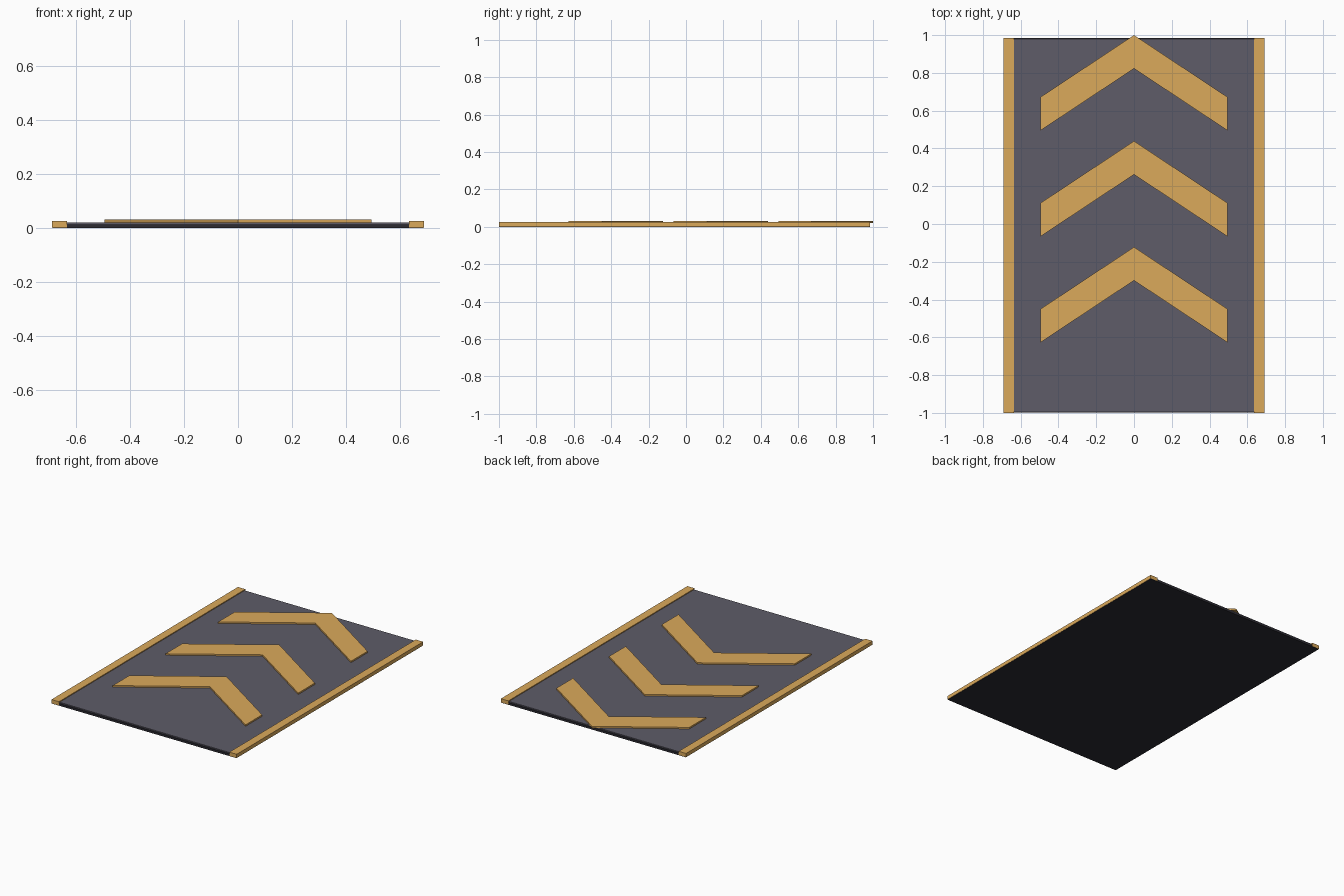
import bpy, bmesh

if "Cube" in bpy.data.objects:
    bpy.data.objects.remove(bpy.data.objects["Cube"])


def material(name, rgb):
    m = bpy.data.materials.new(name)
    m.diffuse_color = (*rgb, 1)
    m.use_nodes = True
    m.node_tree.nodes["Principled BSDF"].inputs["Base Color"].default_value = m.diffuse_color
    return m


DARK = material("dark_base", (0.025, 0.024, 0.032))
SLATE = material("slate", (0.112, 0.107, 0.138))
AMBER = material("amber", (0.71, 0.40, 0.105))


def prism(name, outline, z0, z1, mat):
    """Extrude a flat outline between two heights."""
    bm = bmesh.new()
    face = bm.faces.new([bm.verts.new((x, y, z0)) for x, y in outline])
    ext = bmesh.ops.extrude_face_region(bm, geom=[face])
    top = [v for v in ext["geom"] if isinstance(v, bmesh.types.BMVert)]
    bmesh.ops.translate(bm, vec=(0, 0, z1 - z0), verts=top)
    bmesh.ops.recalc_face_normals(bm, faces=bm.faces)
    mesh = bpy.data.meshes.new(name)
    bm.to_mesh(mesh)
    bm.free()
    mesh.materials.append(mat)
    ob = bpy.data.objects.new(name, mesh)
    bpy.context.collection.objects.link(ob)
    return ob


def slab(name, x0, x1, y0, y1, z0, z1, mat):
    return prism(name, [(x0, y0), (x1, y0), (x1, y1), (x0, y1)], z0, z1, mat)


BACK, FRONT = 0.985, -1.0

# Dark underside plate and the slate panel on top of it
slab("base_plate", -0.688, 0.688, FRONT + 0.001, BACK - 0.001, 0, 0.014, DARK)
slab("top_panel", -0.636, 0.636, FRONT + 0.007, BACK - 0.007, 0.014, 0.021, SLATE)

# Raised side rails
for side, s in (("left", -1), ("right", 1)):
    a, b = sorted((s * 0.635, s * 0.69))
    slab(f"{side}_rail", a, b, FRONT, BACK, 0.002, 0.027, AMBER)

# Three arrow chevrons pointing to the back
W, RISE, THICK = 0.495, 0.328, 0.177
for i in range(3):
    tip = 1.0 - 0.561 * i
    outline = [(0, tip), (-W, tip - RISE), (-W, tip - RISE - THICK),
               (0, tip - THICK), (W, tip - RISE - THICK), (W, tip - RISE)]
    prism(f"chevron_{i + 1}", outline, 0.021, 0.031, AMBER)
